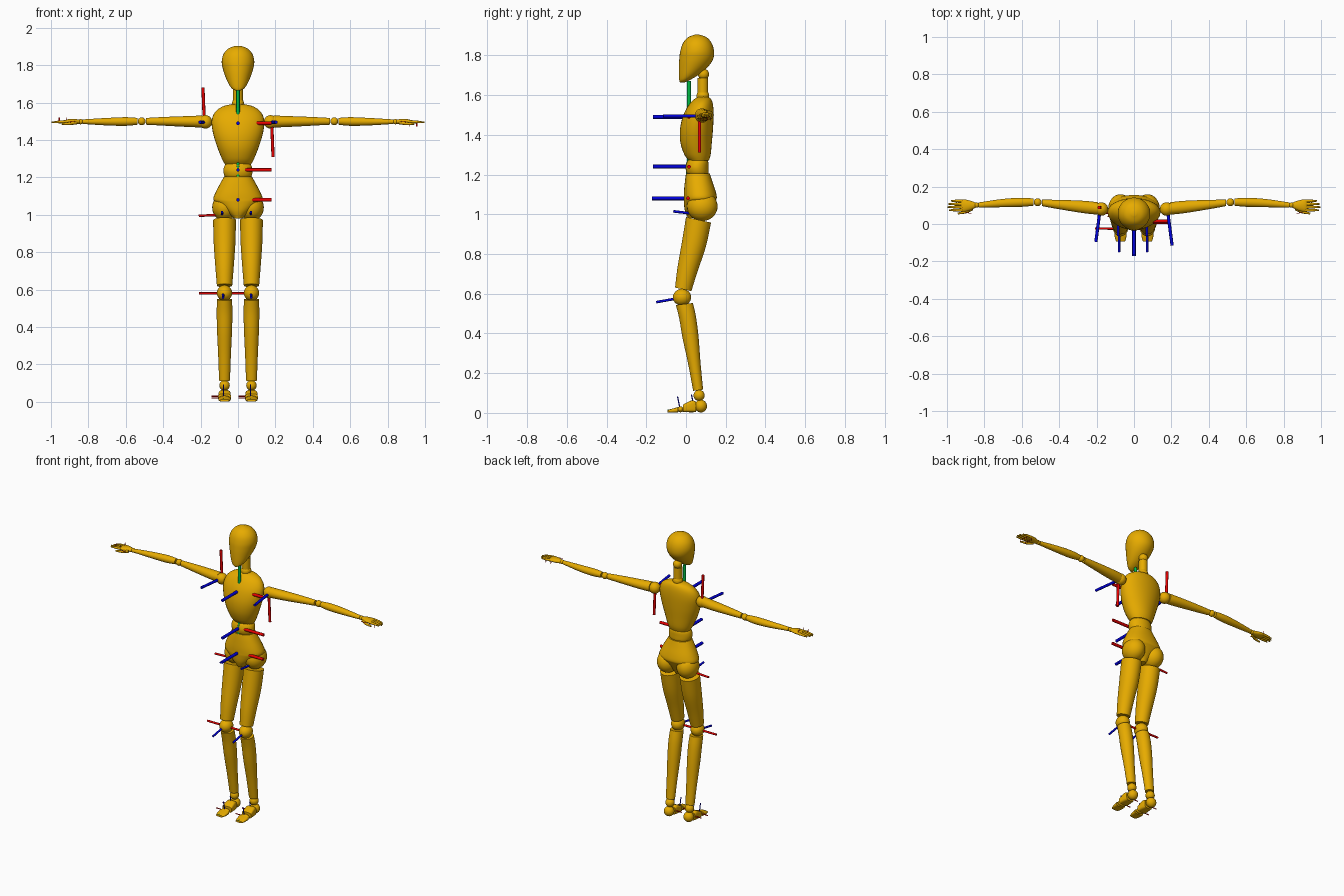
import bpy, bmesh, math
from mathutils import Vector

if "Cube" in bpy.data.objects:
    bpy.data.objects.remove(bpy.data.objects["Cube"])


def material(name, rgb):
    m = bpy.data.materials.new(name)
    m.diffuse_color = (*rgb, 1)
    m.use_nodes = True
    m.node_tree.nodes["Principled BSDF"].inputs["Base Color"].default_value = m.diffuse_color
    return m


GOLD = material("gold", (0.80, 0.41, 0.0))
RED = material("red", (0.85, 0.0, 0.0))
GREEN = material("green", (0.0, 0.50, 0.06))
BLUE = material("blue", (0.0, 0.0, 0.75))


def finish(name, bm, mat):
    bmesh.ops.recalc_face_normals(bm, faces=bm.faces[:])
    me = bpy.data.meshes.new(name)
    bm.to_mesh(me)
    bm.free()
    me.materials.append(mat)
    ob = bpy.data.objects.new(name, me)
    bpy.context.collection.objects.link(ob)
    return ob


def catmull(p0, p1, p2, p3, t):
    return [0.5 * (2 * b + (c - a) * t + (2 * a - 5 * b + 4 * c - d) * t * t
                   + (3 * b - a - 3 * c + d) * t ** 3)
            for a, b, c, d in zip(p0, p1, p2, p3)]


def loft(name, rings, axis="z", tilt=0, power=2, steps=5, sides=32):
    """Rings are (position on axis, centre a, centre b, radius a, radius b)."""
    fine = []
    for i in range(len(rings) - 1):
        q = [rings[max(0, min(len(rings) - 1, i + k))] for k in (-1, 0, 1, 2)]
        fine += [catmull(*q, s / steps) for s in range(steps)]
    fine.append(rings[-1])
    bm = bmesh.new()
    loops = []
    for t, a, b, ra, rb in fine:
        loop = []
        for k in range(sides):
            ang = 2 * math.pi * k / sides
            c, s = math.cos(ang), math.sin(ang)
            u = a + ra * math.copysign(abs(c) ** (2 / power), c)
            v = b + rb * math.copysign(abs(s) ** (2 / power), s)
            w = t + tilt * (v - b)
            loop.append(bm.verts.new({"x": (w, u, v), "y": (u, w, v), "z": (u, v, w)}[axis]))
        loops.append(loop)
    for l0, l1 in zip(loops, loops[1:]):
        for k in range(sides):
            n = (k + 1) % sides
            bm.faces.new((l0[k], l0[n], l1[n], l1[k]))
    bm.faces.new(loops[0])
    bm.faces.new(loops[-1])
    return finish(name, bm, GOLD)


def ball(name, centre, radii):
    bm = bmesh.new()
    bmesh.ops.create_uvsphere(bm, u_segments=28, v_segments=16, radius=1)
    if not isinstance(radii, tuple):
        radii = (radii,) * 3
    bmesh.ops.scale(bm, vec=radii, verts=bm.verts)
    bmesh.ops.translate(bm, vec=centre, verts=bm.verts)
    return finish(name, bm, GOLD)


def bar(name, a, b, r, mat, r2=None):
    a, b = Vector(a), Vector(b)
    bm = bmesh.new()
    bmesh.ops.create_cone(bm, cap_ends=True, segments=12, radius1=r,
                          radius2=r if r2 is None else r2, depth=(b - a).length)
    rot = (b - a).to_track_quat("Z", "Y").to_matrix()
    bmesh.ops.rotate(bm, matrix=rot, verts=bm.verts)
    bmesh.ops.translate(bm, vec=(a + b) / 2, verts=bm.verts)
    return finish(name, bm, mat)


def marker(name, o, length, r, **axes):
    for axis, mat in (("red", RED), ("green", GREEN), ("blue", BLUE)):
        if axis in axes:
            d = Vector(axes[axis]).normalized() * length
            bar(f"{name}_{axis}_axis", o, Vector(o) + d, r, mat)


# Head and neck
loft("head", [(1.664, 0, -.018, .012, .012), (1.675, 0, -.008, .032, .026),
              (1.70, 0, .012, .050, .048), (1.74, 0, .036, .068, .072),
              (1.78, 0, .051, .081, .085), (1.82, 0, .056, .087, .085),
              (1.86, 0, .057, .077, .073), (1.89, 0, .057, .050, .048),
              (1.904, 0, .056, .012, .012)])
bar("neck", (0, .085, 1.57), (0, .085, 1.685), .027, GOLD)
ball("neck_base_joint", (0, .085, 1.595), .032)
ball("neck_top_joint", (0, .088, 1.705), .028)

# Chest, waist and pelvis
loft("chest", [(1.270, 0, .065, .070, .050), (1.30, 0, .058, .086, .066),
               (1.36, 0, .051, .110, .079), (1.43, 0, .053, .132, .083),
               (1.50, 0, .063, .141, .076), (1.55, 0, .075, .122, .061),
               (1.58, 0, .084, .080, .042), (1.592, 0, .086, .030, .022)])
loft("waist", [(1.20, 0, .060, .066, .050), (1.212, 0, .058, .074, .056),
               (1.235, 0, .056, .078, .058), (1.258, 0, .058, .074, .055),
               (1.274, 0, .060, .064, .048)])
loft("pelvis", [(1.205, 0, .060, .074, .060), (1.17, 0, .063, .094, .068),
                (1.12, 0, .069, .120, .079), (1.085, 0, .072, .132, .083),
                (1.065, 0, .068, .118, .079), (1.02, 0, .058, .066, .064),
                (.98, 0, .055, .022, .045)], power=2.2)

for sx, side in ((-1, "right"), (1, "left")):
    def P(x, y, z):
        return (sx * x, y, z)

    # Legs
    x = sx * .072
    ball(side + "_hip_joint", (x, .082, 1.040), (.066, .077, .074))
    loft(side + "_thigh", [(.972, x, .063, .061, .063), (.85, x, .040, .058, .060),
                           (.72, x, .007, .049, .050), (.622, x, -.014, .041, .041)], tilt=-.22)
    ball(side + "_knee_joint", (x, -.020, .582), (.041, .046, .042))
    loft(side + "_shin", [(.548, x, -.008, .040, .043), (.48, x, .008, .042, .042),
                          (.38, x, .023, .040, .040), (.25, x, .042, .034, .031),
                          (.114, x, .061, .029, .025)], tilt=.12)
    ball(side + "_ankle_joint", (x, .066, .088), .028)
    ball(side + "_heel", (x, .075, .034), (.032, .031, .032))
    loft(side + "_foot", [(.050, x, .030, .028, .026), (.028, x, .033, .032, .030),
                          (-.014, x, .023, .034, .019)], axis="y", power=4, steps=3)
    ball(side + "_foot_joint", (x, -.028, .018), (.030, .016, .015))
    loft(side + "_toes", [(-.040, x, .015, .033, .014), (-.070, x, .011, .031, .010),
                          (-.094, x, .008, .024, .006)], axis="y", power=3, steps=3)

    # Arms
    ball(side + "_shoulder_joint", P(.174, .080, 1.497), .036)
    loft(side + "_upper_arm", [(sx * .193, .083, 1.499, .033, .032),
                               (sx * .27, .091, 1.499, .033, .029),
                               (sx * .40, .104, 1.50, .025, .023),
                               (sx * .493, .113, 1.50, .017, .018)], axis="x")
    ball(side + "_elbow_joint", P(.515, .116, 1.50), .021)
    loft(side + "_forearm", [(sx * .537, .117, 1.50, .019, .018),
                             (sx * .60, .116, 1.499, .024, .023),
                             (sx * .70, .112, 1.498, .022, .020),
                             (sx * .832, .101, 1.498, .014, .012)], axis="x")
    ball(side + "_wrist_joint", P(.842, .101, 1.498), .014)
    loft(side + "_palm", [(sx * .848, .101, 1.498, .014, .011),
                          (sx * .88, .099, 1.499, .027, .014),
                          (sx * .91, .099, 1.499, .033, .012),
                          (sx * .926, .099, 1.498, .031, .008)], axis="x")

    # Fingers in two segments, each with tiny axis pins
    for i, tip in enumerate((.988, .996, .992, .978)):
        y = .074 + .0165 * i
        mid = (.92 + tip) / 2
        bar(f"{side}_finger_{i}_inner", P(.915, y, 1.499), P(mid, y, 1.497), .008, GOLD, .007)
        ball(f"{side}_finger_{i}_joint", P(mid, y, 1.497), .0075)
        bar(f"{side}_finger_{i}_outer", P(mid, y, 1.497), P(tip, y, 1.494), .007, GOLD, .004)
        for px in (.915, mid):
            bar(f"{side}_finger_{i}_pin", P(px, y, 1.497), P(px, y, 1.497 - sx * .024), .0012, RED)
    bar(side + "_thumb_inner", P(.865, .082, 1.493), P(.90, .064, 1.488), .010, GOLD, .008)
    ball(side + "_thumb_joint", P(.90, .064, 1.488), .008)
    bar(side + "_thumb_outer", P(.90, .064, 1.488), P(.942, .056, 1.486), .008, GOLD, .005)
    bar(side + "_thumb_pin", P(.90, .062, 1.496), P(.868, .056, 1.498), .0015, RED)

    # Coloured axis markers on the limbs
    so = (sx * .18, .078 - sx * .010, 1.495)
    marker(side + "_shoulder", so, .185, .0085, red=(sx * .04, 0, -sx),
           green=P(1, .12, 0), blue=P(.13, -1, 0))
    marker(side + "_hip", (sx * .077 - .008, .06, 1.0), .125, .0065,
           red=(-1, 0, -.04), green=(0, -.2, -1), blue=(0, -1, .12))
    marker(side + "_knee", (sx * .075 - .005, -.024, .58), .128, .0065,
           red=(-1, 0, 0), green=(0, .2, -1), blue=(0, -1, -.18))
    for part, y, z in (("foot", .040, .03), ("toe", -.030, .02)):
        marker(f"{side}_{part}", (x - .005, y, z), .064, .003,
               red=(-1, 0, 0), green=(0, -1, -.1), blue=(0, -.2, 1))

# Coloured axis markers along the spine
for name, y, z in (("pelvis", .010, 1.08), ("waist", .015, 1.24), ("chest", .015, 1.49)):
    marker(name, (0, y, z), .18, .0095, red=(1, 0, 0), green=(0, 0, 1), blue=(0, -1, 0))

# Smooth shading with sharp rims
bpy.ops.object.select_all(action="SELECT")
bpy.context.view_layer.objects.active = bpy.data.objects["head"]
bpy.ops.object.shade_smooth_by_angle(angle=math.radians(40))
